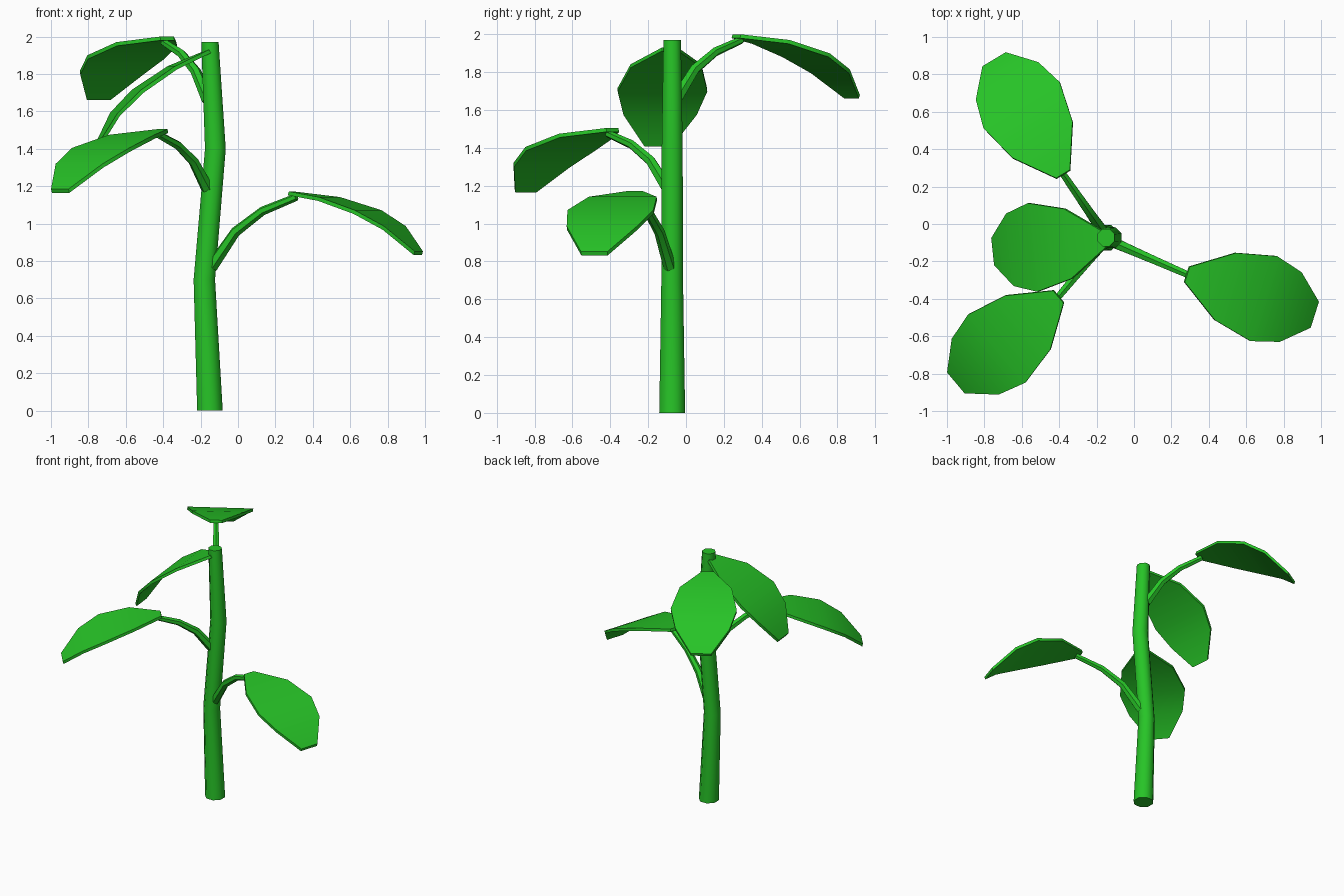
import bpy, bmesh
from math import sin, cos, pi, radians
from mathutils import Vector, Matrix

if "Cube" in bpy.data.objects:
    bpy.data.objects.remove(bpy.data.objects["Cube"])

green = bpy.data.materials.new("leaf_green")
green.diffuse_color = (0.02, 0.55, 0.02, 1)
green.use_nodes = True
green.node_tree.nodes["Principled BSDF"].inputs["Base Color"].default_value = green.diffuse_color


def finish(name, bm, angle):
    bmesh.ops.recalc_face_normals(bm, faces=bm.faces)
    me = bpy.data.meshes.new(name)
    bm.to_mesh(me)
    bm.free()
    ob = bpy.data.objects.new(name, me)
    bpy.context.collection.objects.link(ob)
    me.materials.append(green)
    bpy.ops.object.select_all(action='DESELECT')
    ob.select_set(True)
    bpy.context.view_layer.objects.active = ob
    bpy.ops.object.shade_smooth_by_angle(angle=radians(angle))
    return ob


def tube(name, pts, radii, side, n=8, level=False):
    """Capped tapering tube along a path lying in one plane; side is that plane's normal."""
    bm = bmesh.new()
    rings = []
    for i, p in enumerate(pts):
        t = (pts[min(i + 1, len(pts) - 1)] - pts[max(i - 1, 0)]).normalized()
        if level:
            t = Vector((0, 0, 1))
        up = side.cross(t)
        rings.append([bm.verts.new(p + radii[i] * (side * cos(a) + up * sin(a)))
                      for a in (2 * pi * (k + 0.5) / n for k in range(n))])
    for a, b in zip(rings, rings[1:]):
        for k in range(n):
            bm.faces.new((a[k], a[(k + 1) % n], b[(k + 1) % n], b[k]))
    bm.faces.new(rings[0])
    bm.faces.new(rings[-1])
    return finish(name, bm, 50)


# leaf stations: distance out, height, half width
LEAF = [(0, 0, 0.043), (0.214, -0.03, 0.188), (0.43, -0.1, 0.238),
        (0.58, -0.185, 0.195), (0.715, -0.32, 0.073)]
THICK = 0.02


def leaf(name, base, heading, pitch=0):
    """Drooping blade: a strip of quads thickened downwards."""
    bm = bmesh.new()
    m = (Matrix.Translation(base) @ Matrix.Rotation(radians(heading), 4, 'Z')
         @ Matrix.Rotation(radians(pitch), 4, 'Y'))
    layers = []
    for drop in (0, THICK):
        layers.append([[bm.verts.new(m @ Vector((d - drop * 0.3, s * w, z - drop)))
                        for s in (1, -1)] for d, z, w in LEAF])
    top, bot = layers
    for i in range(len(LEAF) - 1):
        for L in layers:
            bm.faces.new((L[i][0], L[i][1], L[i + 1][1], L[i + 1][0]))
        for s in (0, 1):
            bm.faces.new((top[i][s], top[i + 1][s], bot[i + 1][s], bot[i][s]))
    for i in (0, -1):
        bm.faces.new((top[i][0], top[i][1], bot[i][1], bot[i][0]))
    return finish(name, bm, 40)


# Main stem, gently bent in the x-z plane
tube("stem", [Vector((x, -0.073, z)) for x, z in
              ((-0.15, 0), (-0.18, 0.7), (-0.121, 1.4), (-0.15, 1.97))],
     (0.074, 0.062, 0.06, 0.05), Vector((0, 1, 0)), level=True)

# Stalks with their leaves: stalk start, leaf base, leaf heading
PARTS = [("lower", (-0.14, -0.085, 0.77), (0.285, -0.27, 1.172), -17.5),
         ("middle", (-0.165, -0.1, 1.19), (-0.405, -0.39, 1.505), 220),
         ("upper", (-0.16, -0.05, 1.66), (-0.38, 0.268, 2.0), 121)]
for name, start, base, heading in PARTS:
    a, b = Vector(start), Vector(base)
    flat = Vector((b.x - a.x, b.y - a.y, 0))
    b = b + flat.normalized() * 0.03 - Vector((0, 0, 0.03))
    pts = [Vector((a.x + (b.x - a.x) * f, a.y + (b.y - a.y) * f, a.z + (b.z - a.z) * g))
           for f, g in ((0, 0), (0.28, 0.5), (0.6, 0.8), (1, 1))]
    side = flat.normalized().cross(Vector((0, 0, 1)))
    tube(name + "_stalk", pts, (0.034, 0.028, 0.024, 0.02), side, 6)
    leaf(name + "_leaf", base, heading)

# Top leaf attached directly to the stem, drooping more steeply
leaf("top_leaf", (-0.16, -0.085, 1.93), 186, 16)
